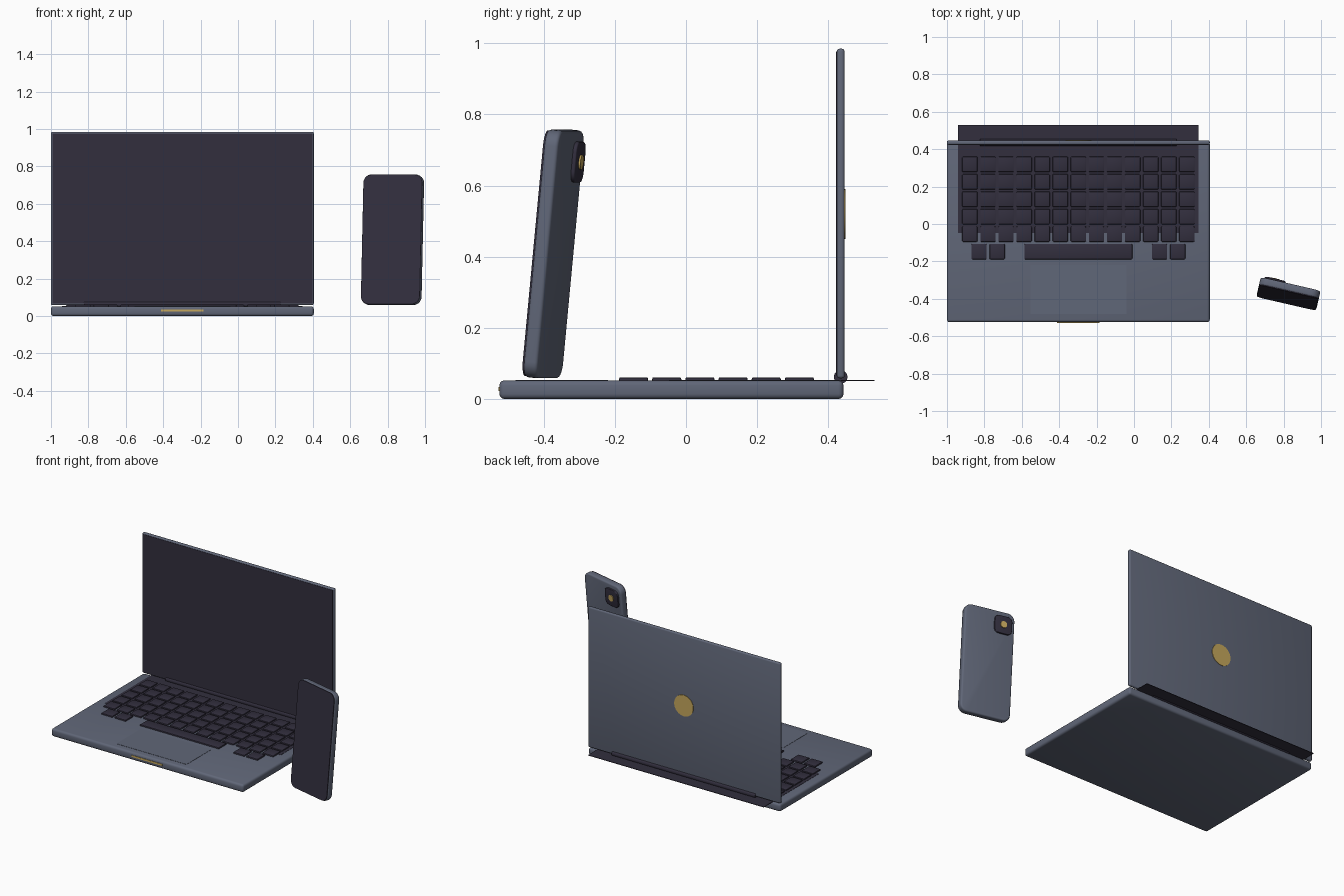
import bpy
import bmesh
from math import radians
from mathutils import Matrix, Vector

old = bpy.data.objects.get("Cube")
if old:
    bpy.data.objects.remove(old, do_unlink=True)

parts = []


def material(name, rgb):
    mat = bpy.data.materials.new(name)
    mat.use_nodes = True
    mat.diffuse_color = (*rgb, 1)
    mat.node_tree.nodes["Principled BSDF"].inputs["Base Color"].default_value = (*rgb, 1)
    return mat


METAL = material("slate metal", (0.118, 0.135, 0.188))
DARK = material("dark glass", (0.032, 0.028, 0.048))
GOLD = material("gold", (0.56, 0.39, 0.11))


def finish(name, bm, mat, matrix=None):
    bmesh.ops.recalc_face_normals(bm, faces=bm.faces)
    mesh = bpy.data.meshes.new(name)
    bm.to_mesh(mesh)
    bm.free()
    mesh.materials.append(mat)
    obj = bpy.data.objects.new(name, mesh)
    bpy.context.collection.objects.link(obj)
    if matrix:
        obj.matrix_world = matrix
    parts.append(obj)
    return obj


def boxes(name, items, mat, bevel=0.0, segments=2):
    """One object made of boxes, each given as (x0, x1, y0, y1, z0, z1)."""
    bm = bmesh.new()
    for x0, x1, y0, y1, z0, z1 in items:
        place = Matrix.Translation(((x0 + x1) / 2, (y0 + y1) / 2, (z0 + z1) / 2))
        bmesh.ops.create_cube(bm, size=1, matrix=place @ Matrix.Diagonal((x1 - x0, y1 - y0, z1 - z0, 1)))
    if bevel:
        bmesh.ops.bevel(bm, geom=bm.edges[:], offset=bevel, segments=segments,
                        profile=0.5, affect='EDGES')
    return finish(name, bm, mat)


def slab(name, size, centre, corner, rim, mat, parent):
    """Upright slab with rounded corners and a softened rim."""
    w, t, h = size
    bm = bmesh.new()
    bmesh.ops.create_cube(bm, size=1, matrix=Matrix.Diagonal((w, t, h, 1)))
    across = [e for e in bm.edges if abs(e.verts[0].co.y - e.verts[1].co.y) > t / 2]
    bmesh.ops.bevel(bm, geom=across, offset=corner, segments=6, profile=0.5, affect='EDGES')
    if rim:
        edge = [e for e in bm.edges if abs(e.verts[0].co.y - e.verts[1].co.y) < t / 2]
        bmesh.ops.bevel(bm, geom=edge, offset=rim, segments=3, profile=0.5, affect='EDGES')
    return finish(name, bm, mat, parent @ Matrix.Translation(centre))


def disc(name, radius, depth, centre, axis, mat, parent=Matrix()):
    bm = bmesh.new()
    bmesh.ops.create_cone(bm, cap_ends=True, segments=32, radius1=radius, radius2=radius, depth=depth)
    turn = Vector((0, 0, 1)).rotation_difference(Vector(axis)).to_matrix().to_4x4()
    return finish(name, bm, mat, parent @ Matrix.Translation(centre) @ turn)


# Laptop base with its keyboard deck, trackpad and front accent
left, right, mid = -1.0, 0.405, -0.2975
boxes("laptop_base", [(left, right, -0.525, 0.443, 0, 0.052)], METAL, 0.014, 3)
boxes("keyboard_deck", [(-0.94, 0.345, -0.048, 0.53, 0.050, 0.0535)], DARK)
boxes("trackpad", [(mid - 0.257, mid + 0.257, -0.48, -0.22, 0.050, 0.0535)], METAL)
boxes("front_accent", [(mid - 0.113, mid + 0.113, -0.528, -0.52, 0.023, 0.034)], GOLD)

# Keys: five full rows, then the bottom row with the space bar
KEY, LOW, TOP = 0.041, 0.046, 0.061
keys = []


def add_key(x, y, half=KEY):
    keys.append((x - half, x + half, y - KEY, y + KEY, LOW, TOP))


for row in range(5):
    for col in range(13):
        add_key(mid + (col - 6) * 0.0967, 0.319 - row * 0.0933)
for offset in (0.434, 0.531):
    add_key(mid - offset, -0.1475)
    add_key(mid + offset, -0.1475)
add_key(mid, -0.1475, 0.289)
boxes("keys", keys, DARK, 0.005, 2)

# Hinge and lid
disc("hinge", 0.019, 1.05, (mid, 0.435, 0.062), (1, 0, 0), DARK)
boxes("lid", [(left, right, 0.424, 0.446, 0.058, 0.985)], METAL, 0.008, 3)
boxes("laptop_screen", [(left + 0.008, right - 0.008, 0.422, 0.428, 0.066, 0.977)], DARK)
disc("lid_badge", 0.07, 0.006, (mid, 0.446, 0.52), (0, 1, 0), GOLD)

# Phone leaning back and turned toward the laptop
pose = (Matrix.Translation((0.826, -0.372, 0.408))
        @ Matrix.Rotation(radians(-13), 4, 'Z') @ Matrix.Rotation(radians(-5.5), 4, 'X'))
slab("phone_body", (0.328, 0.042, 0.70), (0, 0, 0), 0.045, 0.01, METAL, pose)
slab("phone_screen", (0.322, 0.008, 0.694), (0, -0.019, 0), 0.043, 0, DARK, pose)
slab("camera_housing", (0.115, 0.02, 0.115), (-0.086, 0.022, 0.262), 0.03, 0.004, DARK, pose)
disc("camera_lens", 0.021, 0.01, (-0.086, 0.032, 0.262), (0, 1, 0), GOLD, pose)

# Smooth shading with crisp edges
bpy.ops.object.select_all(action='DESELECT')
for obj in parts:
    obj.select_set(True)
bpy.context.view_layer.objects.active = parts[0]
bpy.ops.object.shade_smooth_by_angle(angle=radians(35))
